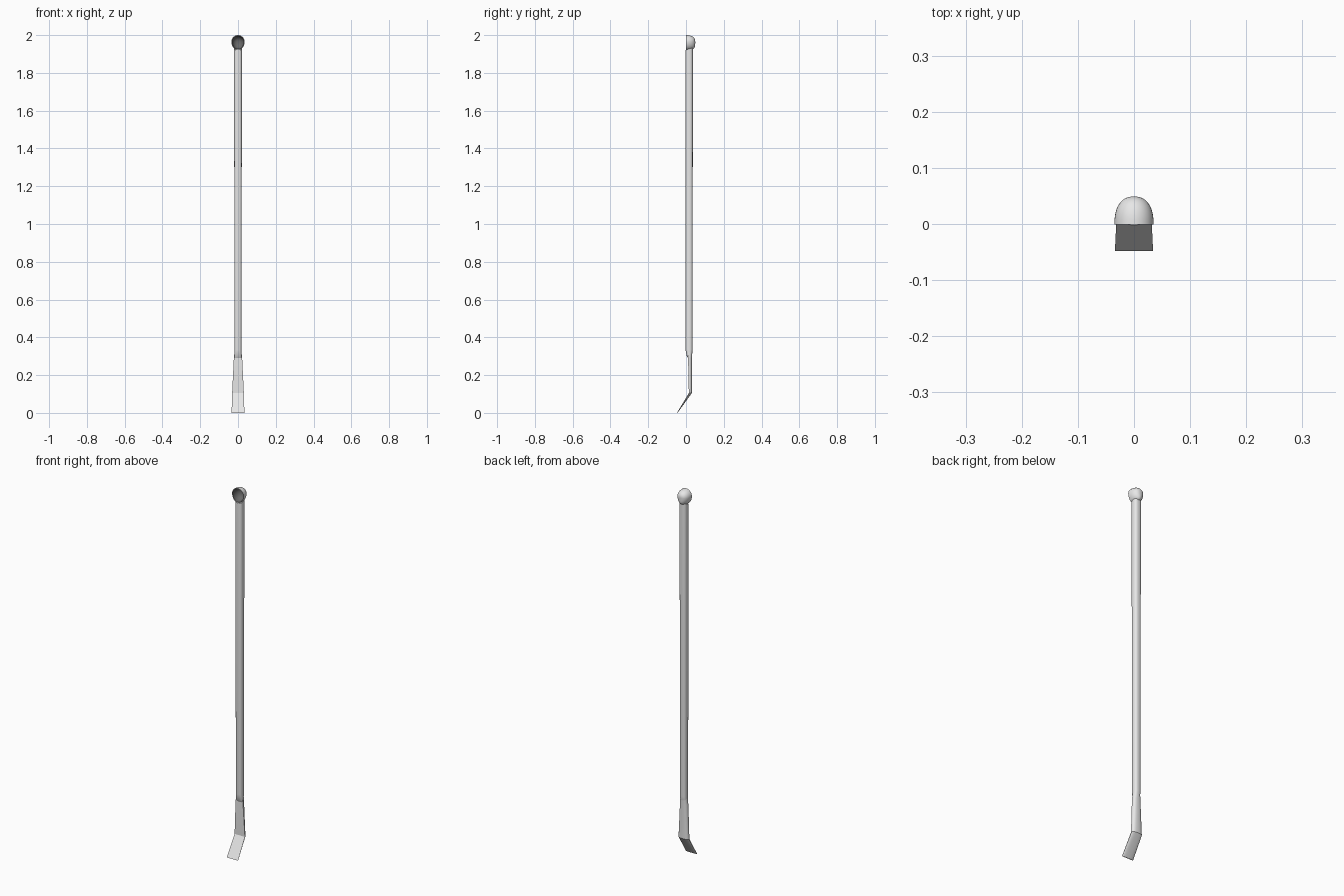
import bpy, bmesh, math

if "Cube" in bpy.data.objects:
    bpy.data.objects.remove(bpy.data.objects["Cube"])


def material(name, v):
    m = bpy.data.materials.new(name)
    m.diffuse_color = (v, v, v, 1)
    m.use_nodes = True
    m.node_tree.nodes["Principled BSDF"].inputs["Base Color"].default_value = m.diffuse_color
    return m


steel = material("light grey steel", 0.8)
dark = material("dark grey hollow", 0.14)
N = 32


def loft(name, rings, angle, dark_from=None):
    """Skin a list of closed rings, cap both ends; rings past dark_from are dark."""
    bm = bmesh.new()
    vr = [[bm.verts.new(p) for p in r] for r in rings]
    for k, (a, b) in enumerate(zip(vr, vr[1:])):
        for i in range(N):
            j = (i + 1) % N
            f = bm.faces.new((a[i], a[j], b[j], b[i]))
            f.material_index = int(dark_from is not None and k >= dark_from)
    bm.faces.new(vr[0])
    bm.faces.new(vr[-1]).material_index = int(dark_from is not None)
    bmesh.ops.recalc_face_normals(bm, faces=bm.faces[:])
    me = bpy.data.meshes.new(name)
    bm.to_mesh(me)
    bm.free()
    ob = bpy.data.objects.new(name, me)
    bpy.context.collection.objects.link(ob)
    me.materials.append(steel)
    if dark_from is not None:
        me.materials.append(dark)
    bpy.ops.object.select_all(action='DESELECT')
    ob.select_set(True)
    bpy.context.view_layer.objects.active = ob
    bpy.ops.object.shade_smooth_by_angle(angle=math.radians(angle))
    return ob


def soft(v, p=0.75):
    return math.copysign(abs(v) ** p, v)


def section(z, hw, c, back, front, slope=0.0):
    """Slightly squared oval: rounded back and a separately sized front."""
    pts = []
    for i in range(N):
        a = 2 * math.pi * i / N
        s = soft(math.sin(a))
        y = c + s * (back if s > 0 else front)
        pts.append((hw * soft(math.cos(a)), y, z + slope * y))
    return pts


# Round shaft, with a slanted hidden end inside the scoop
loft("shaft", [
    section(0.285, 0.018, 0.015, 0.010, 0.001),
    section(0.30, 0.0185, 0.014, 0.018, 0.010),
    section(0.335, 0.018, 0.0155, 0.019, 0.018),
    section(1.90, 0.021, 0.0165, 0.020, 0.019),
    section(1.922, 0.021, 0.0165, 0.020, 0.019, 0.3),
], 35)

# Flat-fronted blade, bent forward at the bottom
loft("bent_blade", [
    section(0.325, 0.018, 0.013, 0.0205, 0),
    section(0.29, 0.022, 0.011, 0.021, 0),
    section(0.105, 0.031, 0.015, 0.016, 0),
    section(0.0, 0.034, -0.048, 0.003, 0),
], 28)


# Hollow scoop open to the front; the outside is fuller low down at the back
def bowl_ring(t, rx, up, down, depth, y0, low):
    k = max(math.cos(t), 0.02) ** 0.85
    y = y0 + depth * math.sin(t) ** 0.85
    pts = []
    for i in range(N):
        a = 2 * math.pi * i / N
        s = math.sin(a)
        z = s * (up * k if s > 0 else down * k ** low)
        pts.append((rx * k * math.cos(a), y, 1.965 + z))
    return pts


steps = [math.pi / 2 * i / 12 for i in range(13)]
outer = [bowl_ring(t, 0.035, 0.035, 0.045, 0.050, -0.001, 0.5) for t in reversed(steps)]
inner = [bowl_ring(t, 0.0315, 0.0315, 0.040, 0.043, -0.001, 1.0) for t in steps]
loft("scoop", outer + inner, 40, dark_from=len(outer))
